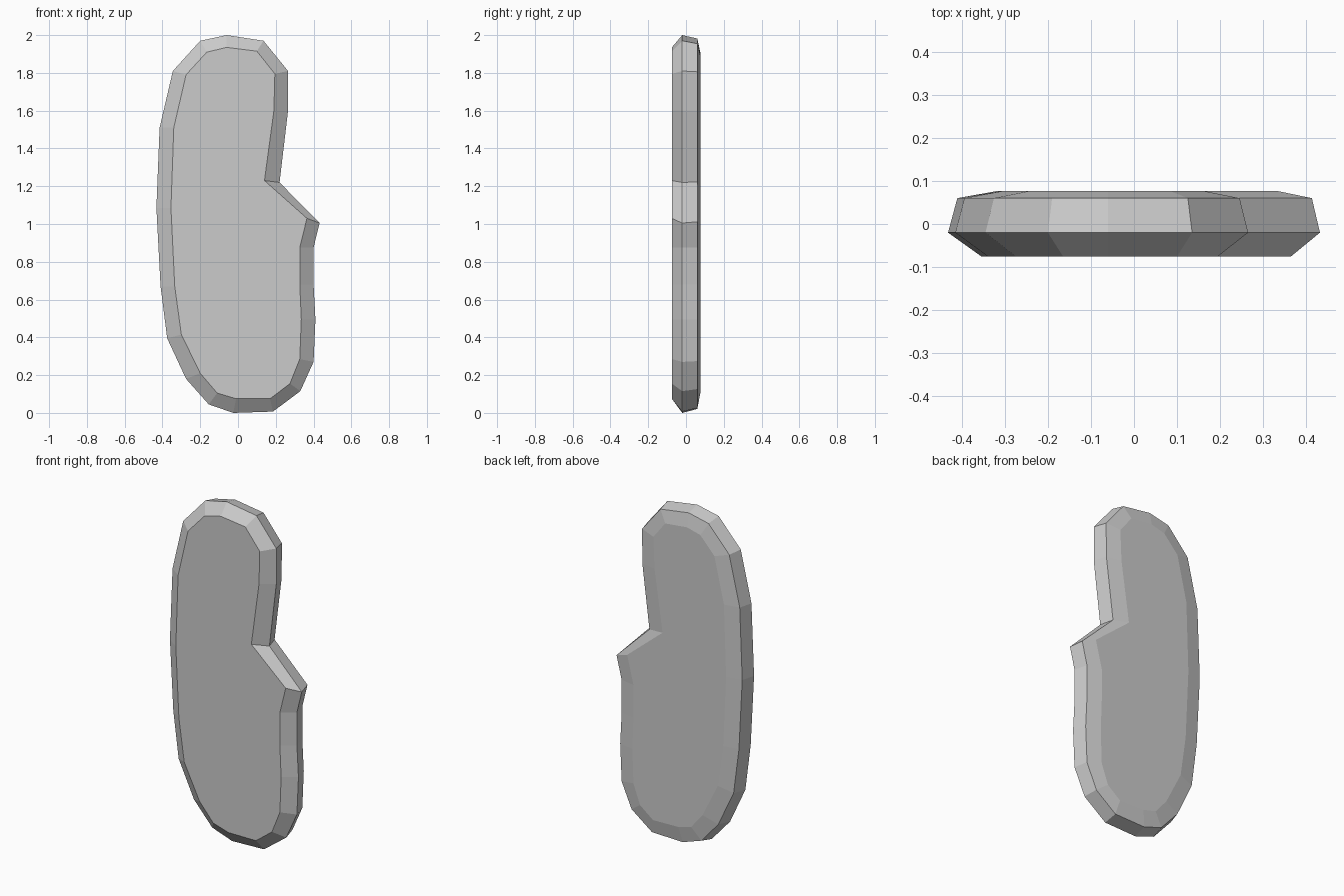
import bpy, bmesh
from mathutils import Vector

# Widest outline and front face outline (x, z), clockwise from the top
RIM = [(-0.06, 2.0), (0.135, 1.97), (0.265, 1.81), (0.265, 1.6), (0.22, 1.22),
       (0.432, 1.005), (0.40, 0.875), (0.40, 0.68), (0.41, 0.495), (0.40, 0.27),
       (0.33, 0.115), (0.185, 0.007), (-0.025, 0.0), (-0.155, 0.045), (-0.275, 0.18),
       (-0.375, 0.395), (-0.41, 0.67), (-0.432, 1.085), (-0.415, 1.51),
       (-0.345, 1.81), (-0.20, 1.97)]
FRONT = [(-0.06, 1.935), (0.10, 1.915), (0.195, 1.795), (0.19, 1.6), (0.14, 1.23),
         (0.365, 1.03), (0.327, 0.875), (0.327, 0.68), (0.335, 0.495), (0.327, 0.285),
         (0.275, 0.155), (0.17, 0.075), (-0.01, 0.075), (-0.11, 0.105), (-0.20, 0.21),
         (-0.30, 0.415), (-0.335, 0.67), (-0.355, 1.085), (-0.34, 1.51),
         (-0.275, 1.79), (-0.165, 1.91)]

# Layers from front to back: (depth y, inset where 0 = rim and 1 = front outline)
LAYERS = [(-0.075, 1.0), (-0.02, 0.0), (0.06, 0.28), (0.077, 1.5)]

bm = bmesh.new()
rings = []
for y, inset in LAYERS:
    ring = []
    for a, b in zip(RIM, FRONT):
        p = Vector(a).lerp(Vector(b), inset)
        ring.append(bm.verts.new((p.x, y, p.y)))
    rings.append(ring)

# Bevelled side walls
n = len(RIM)
for r0, r1 in zip(rings, rings[1:]):
    for i in range(n):
        j = (i + 1) % n
        bm.faces.new((r0[i], r0[j], r1[j], r1[i]))

# Flat front and back caps
caps = [bm.faces.new(rings[0]), bm.faces.new(rings[-1])]
bmesh.ops.recalc_face_normals(bm, faces=bm.faces)
bmesh.ops.triangulate(bm, faces=caps)

mesh = bpy.data.meshes.new("notched_slab")
bm.to_mesh(mesh)
bm.free()
bpy.context.collection.objects.link(bpy.data.objects.new("notched_slab", mesh))
